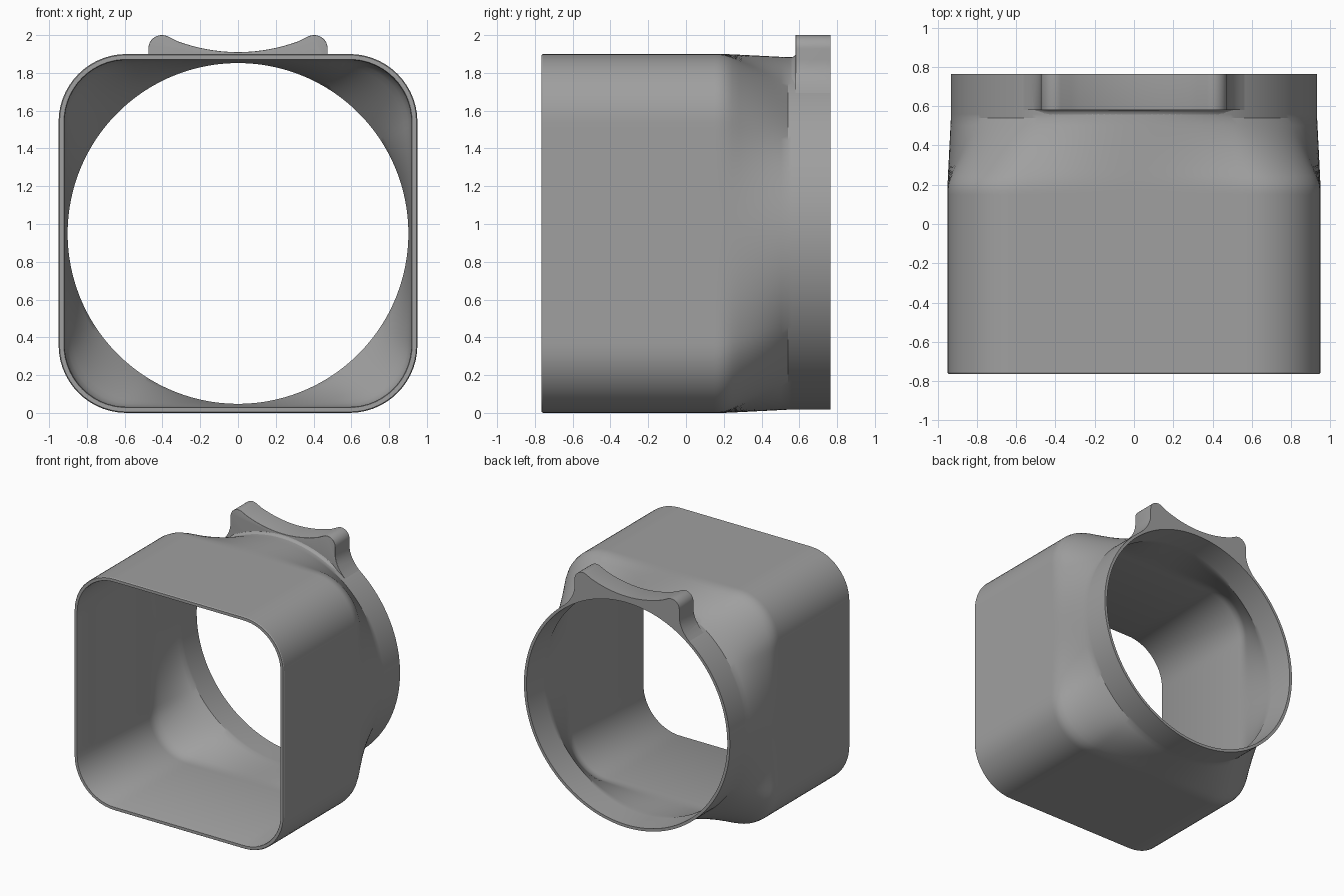
import bpy, bmesh
from math import sin, cos, pi, sqrt, hypot, asin

if "Cube" in bpy.data.objects:
    bpy.data.objects.remove(bpy.data.objects["Cube"])

CZ = 0.95   # height of the tube axis
N = 192     # points around each ring

grey = bpy.data.materials.new("dark_grey")
grey.diffuse_color = (0.35, 0.35, 0.35, 1)
grey.use_nodes = True
grey.node_tree.nodes["Principled BSDF"].inputs["Base Color"].default_value = grey.diffuse_color


def finish(bm, name, angle=0.5):
    bmesh.ops.recalc_face_normals(bm, faces=bm.faces)
    me = bpy.data.meshes.new(name)
    bm.to_mesh(me)
    bm.free()
    me.materials.append(grey)
    ob = bpy.data.objects.new(name, me)
    bpy.context.collection.objects.link(ob)
    bpy.ops.object.select_all(action='DESELECT')
    ob.select_set(True)
    bpy.context.view_layer.objects.active = ob
    bpy.ops.object.shade_smooth_by_angle(angle=angle)
    return ob


def radius_at(a, half, corner):
    """Distance from the axis to a rounded square in direction a."""
    c, s = abs(cos(a)), abs(sin(a))
    k = half - corner
    r = half / max(c, s)
    if min(c, s) * r > k:
        b = k * (c + s)
        r = b + sqrt(b * b - 2 * k * k + corner * corner)
    return r


def ring(bm, y, half, corner, circle=0.9, t=0.0):
    """Rounded square blended by t towards a circle."""
    pts = []
    for i in range(N):
        a = 2 * pi * i / N
        r = radius_at(a, half, corner) * (1 - t) + circle * t
        pts.append(bm.verts.new((r * cos(a), y, CZ + r * sin(a))))
    return pts


# Hood shell: rounded square front lofted to a round collar, outside then inside
STEPS = 10


def loft(y0, y1, half, corner, circle):
    out = []
    for i in range(STEPS + 1):
        u = i / STEPS
        t = u * u / 0.36 if u < 0.2 else (u - 0.1) / 0.9   # soft start, then straight
        t = min(t, 1.0)
        out.append((y0 + (y1 - y0) * u, half, corner, circle, t))
    return out


bm = bmesh.new()
outer = loft(0.17, 0.54, 0.95, 0.36, 0.933)
inner = loft(0.18, 0.54, 0.918, 0.328, 0.902)
sections = [(-0.757, 0.95, 0.36), (0.15, 0.95, 0.36)] + outer
sections += [(0.56, 0.933, 0.933), (0.765, 0.933, 0.933),
             (0.765, 0.91, 0.91), (0.56, 0.902, 0.902)] + inner[::-1]
sections += [(0.16, 0.918, 0.328), (-0.757, 0.918, 0.328),
             (-0.765, 0.922, 0.332), (-0.765, 0.945, 0.355)]
rings = [ring(bm, *s) for s in sections]
for j, r in enumerate(rings):
    q = rings[(j + 1) % len(rings)]
    for i in range(N):
        n = (i + 1) % N
        bm.faces.new((r[i], r[n], q[n], q[i]))
finish(bm, "hood_shell")

# Finger tab profile (right half, from centre dip to the flared foot)
half = [(x / 100, 1.91 + 0.56 * (x / 100) ** 2) for x in range(0, 33, 4)]
half += [(0.403 + 0.072 * cos(a), 1.928 + 0.072 * sin(a))
         for a in [2.0 - i * 2.0 / 12 for i in range(13)]]
p0, p1, p2 = (0.475, 1.87), (0.475, 1.78), (0.565, 1.692)
half += [tuple((1 - t) ** 2 * p0[k] + 2 * t * (1 - t) * p1[k] + t * t * p2[k] for k in (0, 1))
         for t in [i / 8 for i in range(9)]]
outline = [(-x, z) for x, z in reversed(half[1:])] + half
end = asin(0.565 / 0.933)
outline += [(0.92 * sin(a), CZ + 0.92 * cos(a)) for a in [end - 2 * end * i / 32 for i in range(33)]]

bm = bmesh.new()
front = bm.faces.new([bm.verts.new((x, 0.58, z)) for x, z in outline])
ext = bmesh.ops.extrude_face_region(bm, geom=[front], use_keep_orig=True)
back = [v for v in ext["geom"] if isinstance(v, bmesh.types.BMVert)]
bmesh.ops.translate(bm, verts=back, vec=(0, 0.185, 0))
rim = [e for e in front.edges
       if all(v.co.y < 0.6 and hypot(v.co.x, v.co.z - CZ) > 0.95 for v in e.verts)]
bmesh.ops.bevel(bm, geom=rim, offset=0.012, segments=3, profile=0.5, affect='EDGES', clamp_overlap=True)
finish(bm, "finger_tab")

# Small fillet where the tab's front meets the collar, fading out at its ends
bm = bmesh.new()
profile = [(0.555, 0.932), (0.567, 0.935), (0.577, 0.943), (0.584, 0.957), (0.60, 0.957), (0.60, 0.925)]
rows = []
for i in range(41):
    a = -0.6 + 1.2 * i / 40
    f = min(1.0, (0.61 - abs(a)) / 0.12)
    rows.append([bm.verts.new(((0.93 + (r - 0.93) * f) * sin(a), 0.6 + (y - 0.6) * (0.6 + 0.4 * f),
                               CZ + (0.93 + (r - 0.93) * f) * cos(a))) for y, r in profile])
for r, q in zip(rows, rows[1:]):
    for k in range(len(profile)):
        n = (k + 1) % len(profile)
        bm.faces.new((r[k], r[n], q[n], q[k]))
bm.faces.new(rows[0])
bm.faces.new(rows[-1])
finish(bm, "tab_fillet", 0.9)
